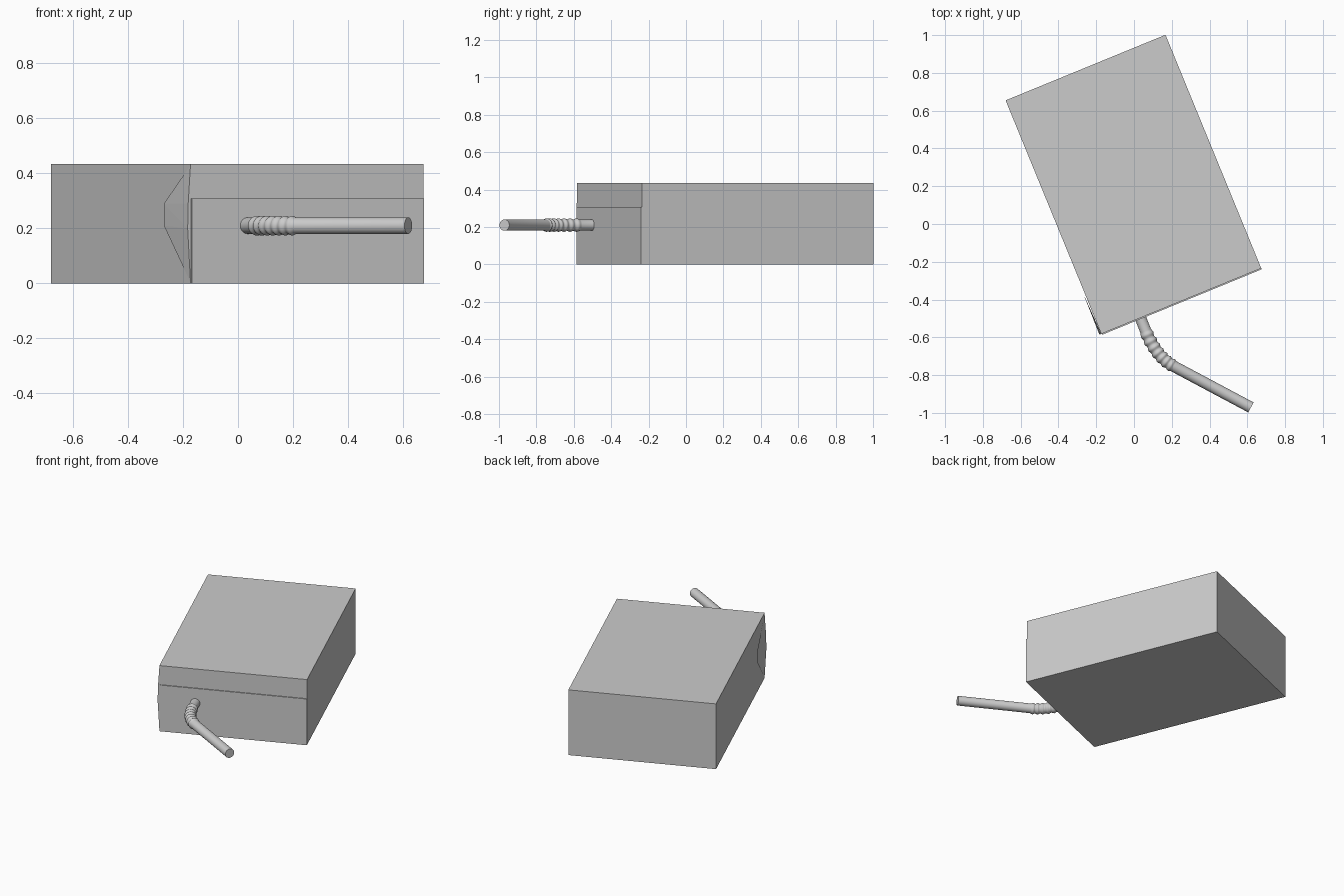
import bpy, bmesh, math
from mathutils import Vector, Matrix

if "Cube" in bpy.data.objects:
    bpy.data.objects.remove(bpy.data.objects["Cube"])

W, L, H = 0.915, 1.336, 0.435
PLACE = Matrix.Translation((-0.003, 0.21, 0)) @ Matrix.Rotation(math.radians(22.3), 4, 'Z')


def finish(bm, name, matrix=Matrix()):
    bmesh.ops.recalc_face_normals(bm, faces=bm.faces)
    bm.transform(matrix)
    mesh = bpy.data.meshes.new(name)
    bm.to_mesh(mesh)
    bm.free()
    ob = bpy.data.objects.new(name, mesh)
    bpy.context.collection.objects.link(ob)
    return ob


def hull(name, points):
    bm = bmesh.new()
    for p in points:
        bm.verts.new(p)
    bmesh.ops.convex_hull(bm, input=bm.verts)
    bmesh.ops.dissolve_limit(bm, angle_limit=0.001, verts=bm.verts, edges=bm.edges)
    return finish(bm, name, PLACE)


def block(name, x0, x1, y0, y1, z0, z1):
    return hull(name, [(x, y, z) for x in (x0, x1) for y in (y0, y1) for z in (z0, z1)])


# Carton lying on its back, and the thin folded seam panel on its end
block("carton_body", -W / 2, W / 2, -L / 2, L / 2, 0, H)
block("folded_seam_panel", -W / 2 + 0.003, W / 2, -L / 2 - 0.006, -L / 2, 0, 0.308)

# Folded corner ear standing slightly off the left side
x, y = -W / 2, -L / 2
hull("corner_ear", [(x, y, 0.43), (x, y, 0.004),
                    (x - 0.011, y, 0.20), (x - 0.009, y, 0.29),
                    (x - 0.008, y + 0.235, 0.21), (x - 0.008, y + 0.235, 0.29)])

# Straw path: straight stub, ribbed bend, long straight end
R, Z, SIDES = 0.030, 0.21, 24
a, c, b = Vector((0.062, -0.566, Z)), Vector((0.118, -0.704, Z)), Vector((0.21, -0.753, Z))
start, end = Vector((0.033, -0.495, Z)), Vector((0.619, -0.971, Z))
path = [(start, (a - start).normalized(), R)]
RIBS, STEPS = 7, 8
for i in range(RIBS * STEPS + 1):
    t = i / (RIBS * STEPS)
    p = a * (1 - t) ** 2 + c * 2 * t * (1 - t) + b * t * t
    d = ((c - a) * (1 - t) + (b - c) * t).normalized()
    path.append((p, d, R + 0.006 * math.sin(math.pi * i / STEPS) ** 2))
path.append((end, (end - b).normalized(), R))

# Sweep a circle along the path
bm = bmesh.new()
rings = []
for p, d, r in path:
    side = d.cross(Vector((0, 0, 1)))
    rings.append([bm.verts.new(p + side * r * math.cos(k * math.tau / SIDES)
                               + Vector((0, 0, r * math.sin(k * math.tau / SIDES))))
                  for k in range(SIDES)])
for r0, r1 in zip(rings, rings[1:]):
    for k in range(SIDES):
        n = (k + 1) % SIDES
        bm.faces.new((r0[k], r0[n], r1[n], r1[k]))
bm.faces.new(rings[0])
bm.faces.new(rings[-1])
straw = finish(bm, "bendy_straw")
bpy.context.view_layer.objects.active = straw
straw.select_set(True)
bpy.ops.object.shade_smooth_by_angle(angle=math.radians(50))
